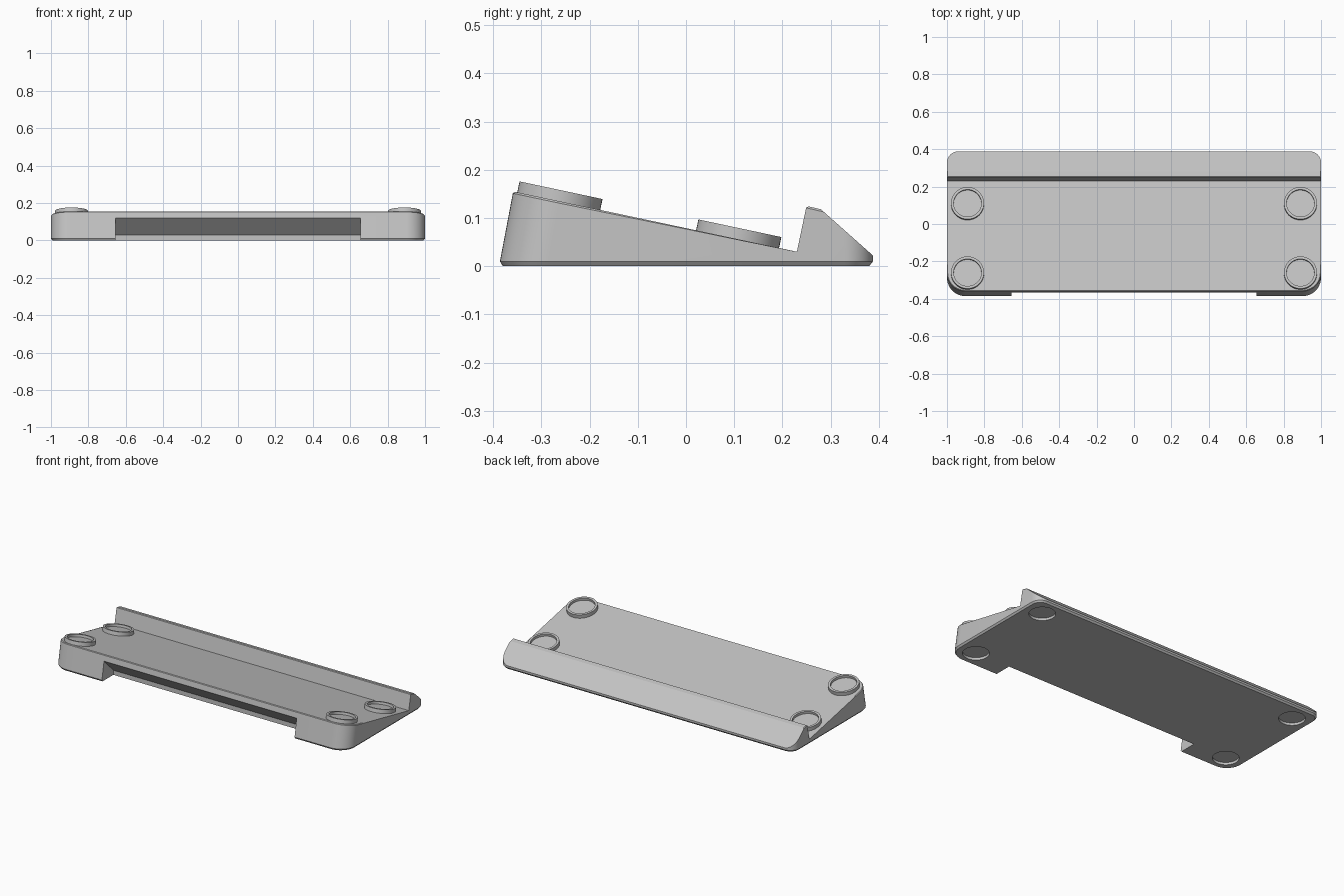
import bpy, bmesh, math
from mathutils import Vector

old = bpy.data.objects.get("Cube")
if old:
    bpy.data.objects.remove(old, do_unlink=True)

grey = bpy.data.materials.new("light grey plastic")
grey.use_nodes = True
GREY = (0.55, 0.55, 0.55, 1)
grey.diffuse_color = GREY
grey.node_tree.nodes["Principled BSDF"].inputs["Base Color"].default_value = GREY

TILT = math.atan2(0.125, 0.588)
PAD_X = 0.89


def deck_z(y):
    """Height of the sloping deck at depth y."""
    return 0.03 + (0.23 - y) * math.tan(TILT)


def make(name, bm):
    bmesh.ops.recalc_face_normals(bm, faces=bm.faces[:])
    mesh = bpy.data.meshes.new(name)
    bm.to_mesh(mesh)
    bm.free()
    mesh.materials.append(grey)
    obj = bpy.data.objects.new(name, mesh)
    bpy.context.collection.objects.link(obj)
    return obj


def loft(name, rings):
    """Closed solid through rings of equal point count."""
    bm = bmesh.new()
    loops = [[bm.verts.new(p) for p in ring] for ring in rings]
    n = len(loops[0])
    for a, b in zip(loops, loops[1:]):
        for i in range(n):
            j = (i + 1) % n
            bm.faces.new((a[i], a[j], b[j], b[i]))
    bm.faces.new(loops[0][::-1])
    bm.faces.new(loops[-1])
    return make(name, bm)


def extrude_x(name, profile, half):
    return loft(name, [[(x, y, z) for y, z in profile] for x in (-half, half)])


def footprint(z, inset, lean):
    """Rounded outline, its front pushed back by lean."""
    points = []
    corners = ((1, 1, 0.06), (-1, 1, 0.06), (-1, -1, 0.1), (1, -1, 0.1))
    for k, (sx, sy, r) in enumerate(corners):
        for i in range(13):
            a = math.pi / 2 * (k + i / 12)
            x = sx * (1 - r) + (r - inset) * math.cos(a)
            y = sy * (0.388 - r) + (r - inset) * math.sin(a)
            points.append((x, y + (lean if sy < 0 else 0), z))
    return points


def cut(obj, other, operation):
    other.hide_render = True
    mod = obj.modifiers.new(operation, "BOOLEAN")
    mod.operation = operation
    mod.solver = "EXACT"
    mod.object = other
    bpy.ops.object.select_all(action="DESELECT")
    bpy.context.view_layer.objects.active = obj
    obj.select_set(True)
    bpy.ops.object.modifier_apply(modifier=mod.name)
    bpy.data.objects.remove(other, do_unlink=True)


def smooth(obj):
    bpy.ops.object.select_all(action="DESELECT")
    bpy.context.view_layer.objects.active = obj
    obj.select_set(True)
    bpy.ops.object.shade_smooth_by_angle(angle=math.radians(25))


# Body: rounded block with leaning front and chamfered foot
body = loft("wedge_body", [footprint(0, 0.008, 0), footprint(0.01, 0, 0.002),
                           footprint(0.2, 0, 0.038)])

# Side profile: sloping deck and raised rear lip
profile = [(-0.5, -0.1), (-0.5, deck_z(-0.5)), (0.23, 0.03), (0.25, 0.125),
           (0.28, 0.118), (0.388, 0.022), (0.5, -0.079), (0.5, -0.1)]
cut(body, extrude_x("profile_cutter", profile, 1.2), "INTERSECT")

# Fine chamfer around the outside of the deck
bm = bmesh.new()
bm.from_mesh(body.data)
bm.normal_update()
up = Vector((0, math.sin(TILT), math.cos(TILT)))
rim = []
for e in bm.edges:
    if len(e.link_faces) == 2:
        deck = [f for f in e.link_faces if f.normal.dot(up) > 0.999]
        wall = [f for f in e.link_faces if abs(f.normal.z) < 0.4]
        if deck and wall and e.is_convex:
            rim.append(e)
bmesh.ops.bevel(bm, geom=rim, offset=0.004, segments=1, affect="EDGES")
bm.to_mesh(body.data)
bm.free()

# Front finger recess with an undercut slope
notch = [(-0.5, -0.1), (-0.275, -0.1), (-0.275, 0.028), (-0.367, 0.12), (-0.5, 0.253)]
cut(body, extrude_x("notch_cutter", notch, 0.655), "DIFFERENCE")

# Shallow round sockets underneath
for sx in (-1, 1):
    for y in (-0.28, 0.28):
        bm = bmesh.new()
        bmesh.ops.create_cone(bm, cap_ends=True, segments=48, radius1=0.073,
                              radius2=0.073, depth=0.04)
        bmesh.ops.translate(bm, vec=(sx * 0.885, y, -0.005), verts=bm.verts[:])
        cut(body, make("socket_cutter", bm), "DIFFERENCE")
smooth(body)

# Dished round pads standing square to the deck
for side, sx in (("right", -1), ("left", 1)):
    for place, y in (("front", -0.259), ("rear", 0.112)):
        levels = [(0.088, -0.012), (0.088, 0.023), (0.074, 0.023), (0.074, 0.008)]
        rings = [[(r * math.cos(i * math.tau / 48), r * math.sin(i * math.tau / 48), z)
                  for i in range(48)] for r, z in levels]
        pad = loft(f"{place}_{side}_pad", rings)
        pad.location = (sx * PAD_X, y - 0.005, deck_z(y - 0.005))
        pad.rotation_euler.x = -TILT
        smooth(pad)
